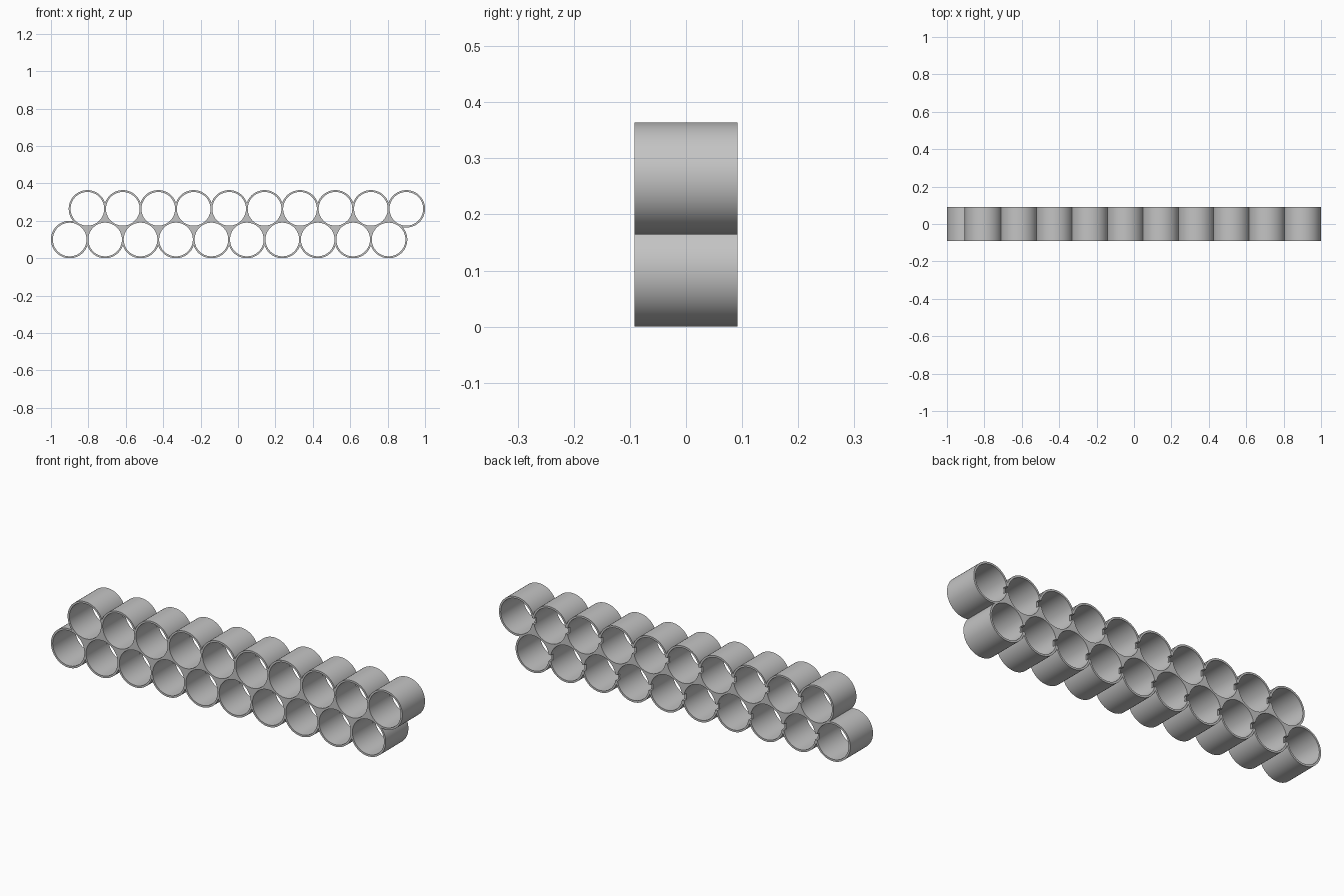
import bpy
import bmesh
from math import acos, cos, sin, pi, sqrt, radians

cube = bpy.data.objects.get("Cube")
if cube:
    bpy.data.objects.remove(cube)

COUNT = 10             # tubes per row
OUTER, INNER = 0.1, 0.09
PITCH = (2 - 2 * OUTER) / (COUNT - 0.5)
DEPTH = 0.184
BACK = DEPTH / 2

grey = bpy.data.materials.new("light grey")
grey.use_nodes = True
colour = (0.55, 0.55, 0.55, 1)
grey.diffuse_color = colour
grey.node_tree.nodes["Principled BSDF"].inputs["Base Color"].default_value = colour

# Tube centres: the upper row nests in the lower one
lower = [(-1 + OUTER + i * PITCH, OUTER) for i in range(COUNT)]
upper = [(x + PITCH / 2, z + PITCH * sqrt(3) / 2) for x, z in lower]


def arc(centre, radius, start, end):
    """Points along an arc, leaving out the last one."""
    steps = max(4, round(abs(end - start) / (2 * pi) * 72))
    angles = [start + (end - start) * k / steps for k in range(steps)]
    return [(centre[0] + radius * cos(a), centre[1] + radius * sin(a)) for a in angles]


# Scalloped outline, anticlockwise along the lower row and back along the upper
cut = acos(PITCH / 2 / OUTER)
third = pi / 3
outline = []
for i, c in enumerate(lower):
    start = third if i == 0 else pi
    end = 2 * pi + (third if i == COUNT - 1 else 0)
    outline += arc(c, OUTER, start + cut, end - cut)
for i, c in reversed(list(enumerate(upper))):
    start = -2 * third if i == COUNT - 1 else 0
    end = 4 * third if i == 0 else pi
    outline += arc(c, OUTER, start + cut, end - cut)

# Flat face with round holes, extruded from front to back
bm = bmesh.new()
for loop in [outline] + [arc(c, INNER, 0, 2 * pi) for c in lower + upper]:
    verts = [bm.verts.new((x, -BACK, z)) for x, z in loop]
    for a, b in zip(verts, verts[1:] + verts[:1]):
        bm.edges.new((a, b))
bmesh.ops.triangle_fill(bm, use_beauty=True, use_dissolve=False, edges=bm.edges[:])
result = bmesh.ops.extrude_face_region(bm, geom=bm.faces[:], use_keep_orig=True)
moved = [g for g in result["geom"] if isinstance(g, bmesh.types.BMVert)]
bmesh.ops.translate(bm, vec=(0, DEPTH, 0), verts=moved)
bmesh.ops.recalc_face_normals(bm, faces=bm.faces[:])
mesh = bpy.data.meshes.new("tube_holder")
bm.to_mesh(mesh)
bm.free()
mesh.materials.append(grey)
holder = bpy.data.objects.new("tube_holder", mesh)
bpy.context.collection.objects.link(holder)

# Small notches in the back edge of the walls between neighbours
bm = bmesh.new()
for row in (lower, upper):
    for x, z in row[:-1]:
        box = bmesh.ops.create_cube(bm, size=1)["verts"]
        bmesh.ops.scale(bm, vec=(0.03, 0.04, 0.03), verts=box)
        bmesh.ops.translate(bm, vec=(x + PITCH / 2, BACK, z), verts=box)
mesh = bpy.data.meshes.new("notch_cutter")
bm.to_mesh(mesh)
bm.free()
mesh.materials.append(grey)
cutter = bpy.data.objects.new("notch_cutter", mesh)
bpy.context.collection.objects.link(cutter)
cutter.hide_render = True
cutter.hide_set(True)

mod = holder.modifiers.new("notches", "BOOLEAN")
mod.operation = "DIFFERENCE"
mod.solver = "EXACT"
mod.object = cutter
bpy.ops.object.select_all(action="DESELECT")
holder.select_set(True)
bpy.context.view_layer.objects.active = holder
bpy.ops.object.modifier_apply(modifier=mod.name)
bpy.data.objects.remove(cutter)
bpy.ops.object.shade_smooth_by_angle(angle=radians(30))
